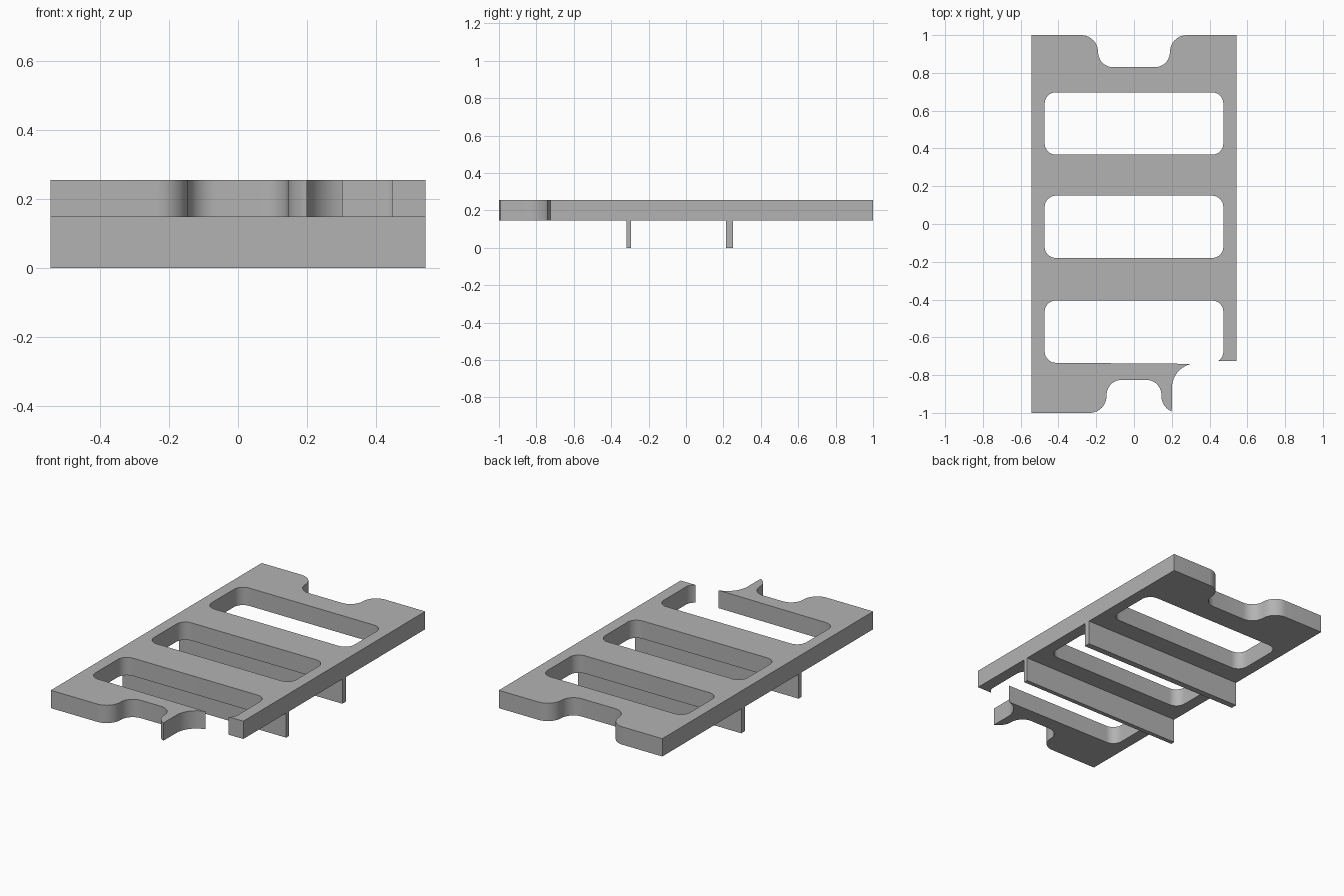
import bpy, bmesh
from math import radians, sin, cos

cube = bpy.data.objects.get("Cube")
if cube:
    bpy.data.objects.remove(cube)

W, Z0, Z1 = 0.543, 0.147, 0.254      # half width, plate underside, plate top
WIN, R = 0.473, 0.06                 # window half width and corner radius

grey = bpy.data.materials.new("plain grey")
grey.use_nodes = True
grey.diffuse_color = (0.45, 0.45, 0.45, 1)
grey.node_tree.nodes["Principled BSDF"].inputs["Base Color"].default_value = grey.diffuse_color


def arc(cx, cy, r, a0, a1, n=10):
    return [(cx + r * cos(radians(a0 + (a1 - a0) * i / n)),
             cy + r * sin(radians(a0 + (a1 - a0) * i / n))) for i in range(n + 1)]


def window(y0, y1):
    x = WIN - R
    return (arc(x, y1 - R, R, 0, 90) + arc(-x, y1 - R, R, 90, 180)
            + arc(-x, y0 + R, R, 180, 270) + arc(x, y0 + R, R, 270, 360))


def add_loop(bm, points):
    """Closed ring of edges, skipping repeated points."""
    clean = []
    for p in points:
        if not clean or abs(p[0] - clean[-1][0]) + abs(p[1] - clean[-1][1]) > 1e-4:
            clean.append(p)
    if abs(clean[0][0] - clean[-1][0]) + abs(clean[0][1] - clean[-1][1]) < 1e-4:
        clean.pop()
    vs = [bm.verts.new((x, y, Z0)) for x, y in clean]
    for a, b in zip(vs, vs[1:] + vs[:1]):
        bm.edges.new((a, b))


def finish(bm, name):
    bmesh.ops.recalc_face_normals(bm, faces=bm.faces)
    mesh = bpy.data.meshes.new(name)
    bm.to_mesh(mesh)
    bm.free()
    mesh.materials.append(grey)
    obj = bpy.data.objects.new(name, mesh)
    bpy.context.collection.objects.link(obj)
    return obj


# Back edge with its rounded notch
half_notch = arc(0.28, 0.91, 0.09, 90, 180) + arc(0.11, 0.91, 0.08, 0, -90)
outline = [(W, 1)] + half_notch + [(-x, y) for x, y in reversed(half_notch)]
outline += [(-W, 1), (-W, -1)]
# Front notch, ending in a broken-off hook
outline += arc(-0.235, -0.91, 0.09, -90, 0) + arc(-0.065, -0.905, 0.08, 180, 90)
outline += arc(0.065, -0.905, 0.08, 90, 0) + arc(0.235, -0.91, 0.09, 180, 247)
outline += arc(0.333, -0.87, 0.133, 180, 103)
# Inside of the front window, open at the broken corner
x = WIN - R
outline += arc(-x, -0.735 + R, R, 270, 180) + arc(-x, -0.405 - R, R, 180, 90)
outline += arc(x, -0.405 - R, R, 90, 0) + arc(x, -0.735 + R, R, 0, -57)
outline += [(W, -0.725)]

# Plate with the two closed windows
bm = bmesh.new()
for ring in (outline, window(0.367, 0.697), window(-0.18, 0.15)):
    add_loop(bm, ring)
bmesh.ops.triangle_fill(bm, use_beauty=True, use_dissolve=False, edges=bm.edges[:])
top = bmesh.ops.extrude_face_region(bm, geom=bm.faces[:])["geom"]
bmesh.ops.translate(bm, vec=(0, 0, Z1 - Z0),
                    verts=[g for g in top if isinstance(g, bmesh.types.BMVert)])
plate = finish(bm, "plate")
bpy.ops.object.select_all(action="DESELECT")
plate.select_set(True)
bpy.context.view_layer.objects.active = plate
bpy.ops.object.shade_smooth_by_angle(angle=radians(30))

# Cross fins under the plate
for name, y0, y1 in (("front_fin", -0.319, -0.293), ("back_fin", 0.214, 0.251)):
    bm = bmesh.new()
    bmesh.ops.create_cube(bm, size=1)
    for v in bm.verts:
        v.co = (v.co.x * 2 * W, y0 + (v.co.y + 0.5) * (y1 - y0), (v.co.z + 0.5) * Z0)
    finish(bm, name)
